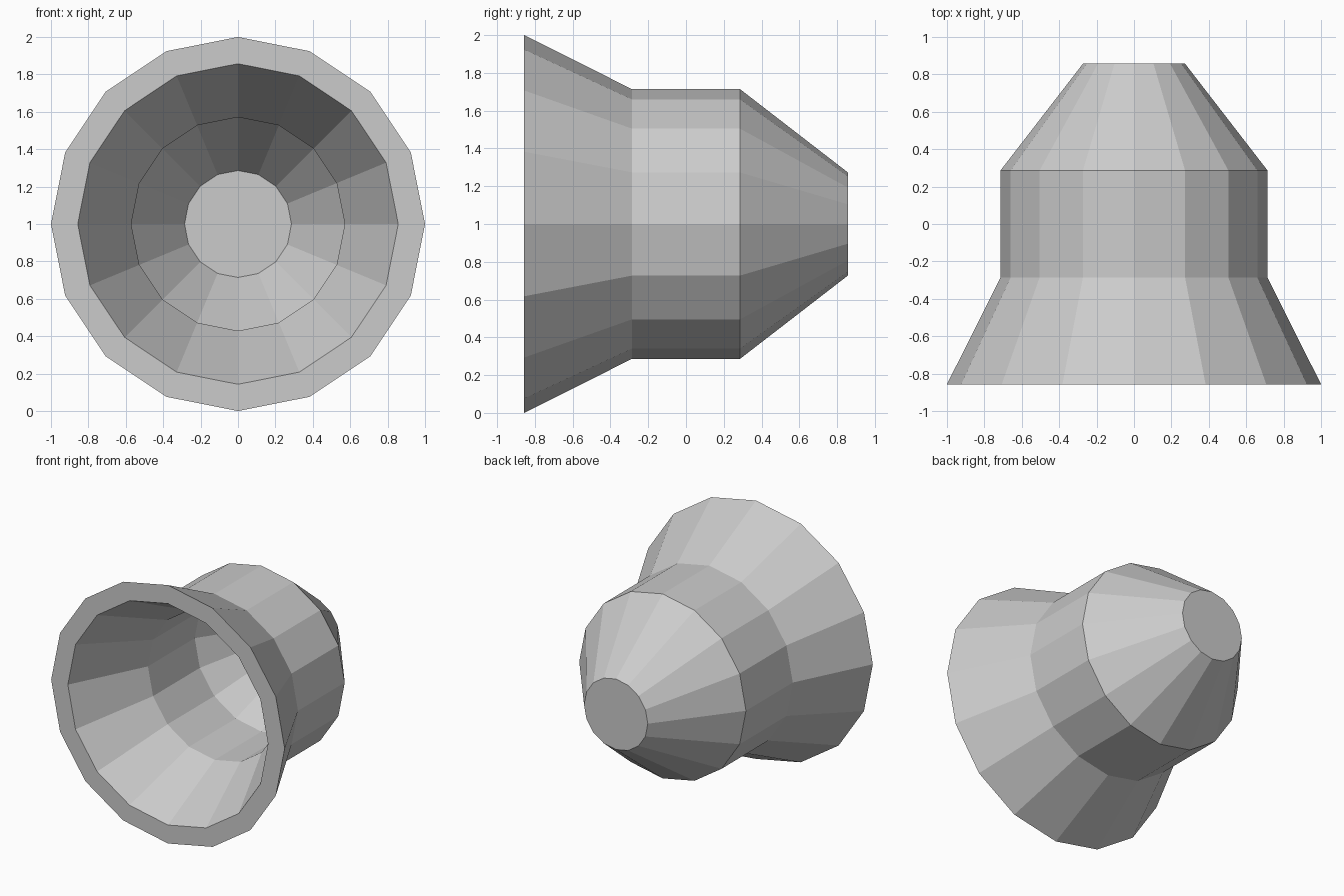
import bpy, bmesh
from math import sin, cos, tau

if "Cube" in bpy.data.objects:
    bpy.data.objects.remove(bpy.data.objects["Cube"])

SIDES = 16

# (y, radius): outer skin from back cap to rim, then inner skin down to the floor
PROFILE = [(0.857, 0.273), (0.286, 0.714), (-0.286, 0.714), (-0.857, 1.0),
           (-0.857, 0.857), (-0.286, 0.571), (0.286, 0.571), (0.714, 0.286)]


def lathe(name, profile, sides, centre_z):
    """Revolve a profile around the y axis and close both ends."""
    bm = bmesh.new()
    rings = [[bm.verts.new((r * cos(tau * i / sides), y,
                            centre_z + r * sin(tau * i / sides)))
              for i in range(sides)] for y, r in profile]
    for a, b in zip(rings, rings[1:]):
        for i in range(sides):
            j = (i + 1) % sides
            bm.faces.new((a[i], a[j], b[j], b[i]))
    bm.faces.new(rings[0])
    bm.faces.new(rings[-1])
    bmesh.ops.recalc_face_normals(bm, faces=bm.faces[:])
    mesh = bpy.data.meshes.new(name)
    bm.to_mesh(mesh)
    bm.free()
    obj = bpy.data.objects.new(name, mesh)
    bpy.context.collection.objects.link(obj)
    return obj


# Hollow flared nozzle with a closed tapered back
lathe("nozzle_bell", PROFILE, SIDES, 1.0)
